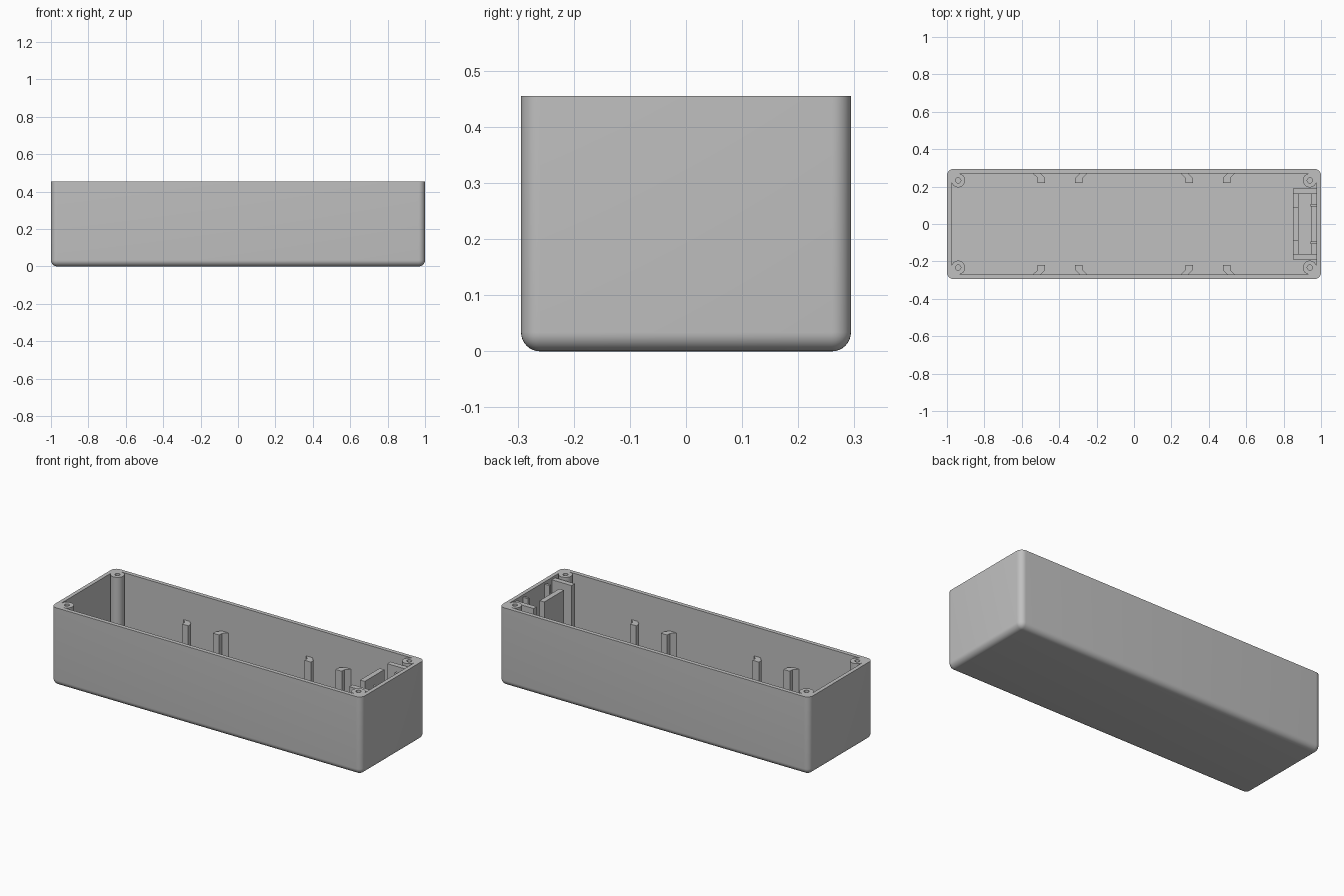
import bpy, bmesh, math

if "Cube" in bpy.data.objects:
    bpy.data.objects.remove(bpy.data.objects["Cube"])

L, W, H = 1.0, 0.294, 0.455      # half length, half width, height
IX, IY, FLOOR = 0.977, 0.27, 0.024  # inner wall faces, floor thickness
BX, BY, BR = 0.94, 0.233, 0.037  # corner screw boss centre and radius

grey = bpy.data.materials.new("grey plastic")
grey.diffuse_color = (0.53, 0.53, 0.53, 1)
grey.use_nodes = True
grey.node_tree.nodes["Principled BSDF"].inputs["Base Color"].default_value = grey.diffuse_color


def make_object(name, bm):
    bmesh.ops.recalc_face_normals(bm, faces=bm.faces)
    mesh = bpy.data.meshes.new(name)
    bm.to_mesh(mesh)
    bm.free()
    mesh.materials.append(grey)
    ob = bpy.data.objects.new(name, mesh)
    bpy.context.collection.objects.link(ob)
    return ob


def add_prism(bm, pts, z0, z1):
    face = bm.faces.new([bm.verts.new((x, y, z0)) for x, y in pts])
    ext = bmesh.ops.extrude_face_region(bm, geom=[face])
    for v in ext["geom"]:
        if isinstance(v, bmesh.types.BMVert):
            v.co.z = z1


def prism(name, pts, z0, z1):
    bm = bmesh.new()
    add_prism(bm, pts, z0, z1)
    return make_object(name, bm)


def box(name, x0, x1, y0, y1, z0, z1):
    return prism(name, [(x0, y0), (x1, y0), (x1, y1), (x0, y1)], z0, z1)


def arc(cx, cy, r, start, end, n):
    return [(cx + r * math.cos(math.radians(start + (end - start) * i / n)),
             cy + r * math.sin(math.radians(start + (end - start) * i / n)))
            for i in range(n + 1)]


# Enclosure: box with rounded vertical and bottom edges
bm = bmesh.new()
bmesh.ops.create_cube(bm, size=1)
for v in bm.verts:
    v.co = (v.co.x * 2 * L, v.co.y * 2 * W, (v.co.z + 0.5) * H)
edges = [e for e in bm.edges if any(v.co.z < 0.01 for v in e.verts)]
bmesh.ops.bevel(bm, geom=edges, offset=0.034, segments=8, profile=0.5, affect='EDGES')
enclosure = make_object("enclosure", bm)

# Cavity cutter: rectangle that wraps round the four screw bosses
outline = []
for sx, sy, start, end in ((1, 1, 360, 90), (-1, 1, 450, 180),
                           (-1, -1, 540, 270), (1, -1, 630, 360)):
    # sweep the three quarters of each boss that face the cavity
    outline += arc(sx * BX, sy * BY, BR, start, end, 30)
cavity = prism("cavity_cutter", outline, FLOOR, H + 0.1)

# Screw hole cutter
bm = bmesh.new()
for sx in (-1, 1):
    for sy in (-1, 1):
        add_prism(bm, arc(sx * BX, sy * BY, 0.014, 0, 345, 23), 0.1, H + 0.1)
holes = make_object("screw_hole_cutter", bm)

bpy.context.view_layer.objects.active = enclosure
for cutter in (cavity, holes):
    mod = enclosure.modifiers.new("cut", 'BOOLEAN')
    mod.operation = 'DIFFERENCE'
    mod.solver = 'EXACT'
    mod.object = cutter
    bpy.ops.object.modifier_apply(modifier=mod.name)
    bpy.data.objects.remove(cutter)
enclosure.select_set(True)
bpy.ops.object.shade_smooth_by_angle(angle=math.radians(30))

# Bent board clips along both long walls
CLIP = [(-0.05, 0.275), (-0.02, 0.245), (-0.02, 0.22),
        (0.02, 0.22), (0.02, 0.245), (-0.009, 0.275)]
for sx in (-1, 1):
    for sy in (-1, 1):
        for cx, lean in ((0.495, -1), (0.295, 1)):
            prism("board_clip", [(sx * (cx + lean * px), sy * py) for px, py in CLIP],
                  FLOOR - 0.005, 0.285)

# Upright slot holder at the right end
TOP, EDGE = 0.442, IX + 0.004
for s in (-1, 1):
    y0, y1 = sorted((s * 0.16, s * 0.19))
    box("slot_side", 0.85, EDGE, y0, y1, FLOOR - 0.005, TOP)
    y0, y1 = sorted((s * 0.093, s * 0.107))
    box("slot_rib", 0.945, EDGE, y0, y1, FLOOR - 0.005, TOP)
box("slot_front_plate", 0.85, 0.88, -0.09, 0.09, FLOOR - 0.005, TOP)
box("slot_front_base", 0.851, 0.88, -0.161, 0.161, FLOOR - 0.005, 0.07)
box("slot_rear_base", 0.946, EDGE, -0.161, 0.161, FLOOR - 0.005, 0.07)
